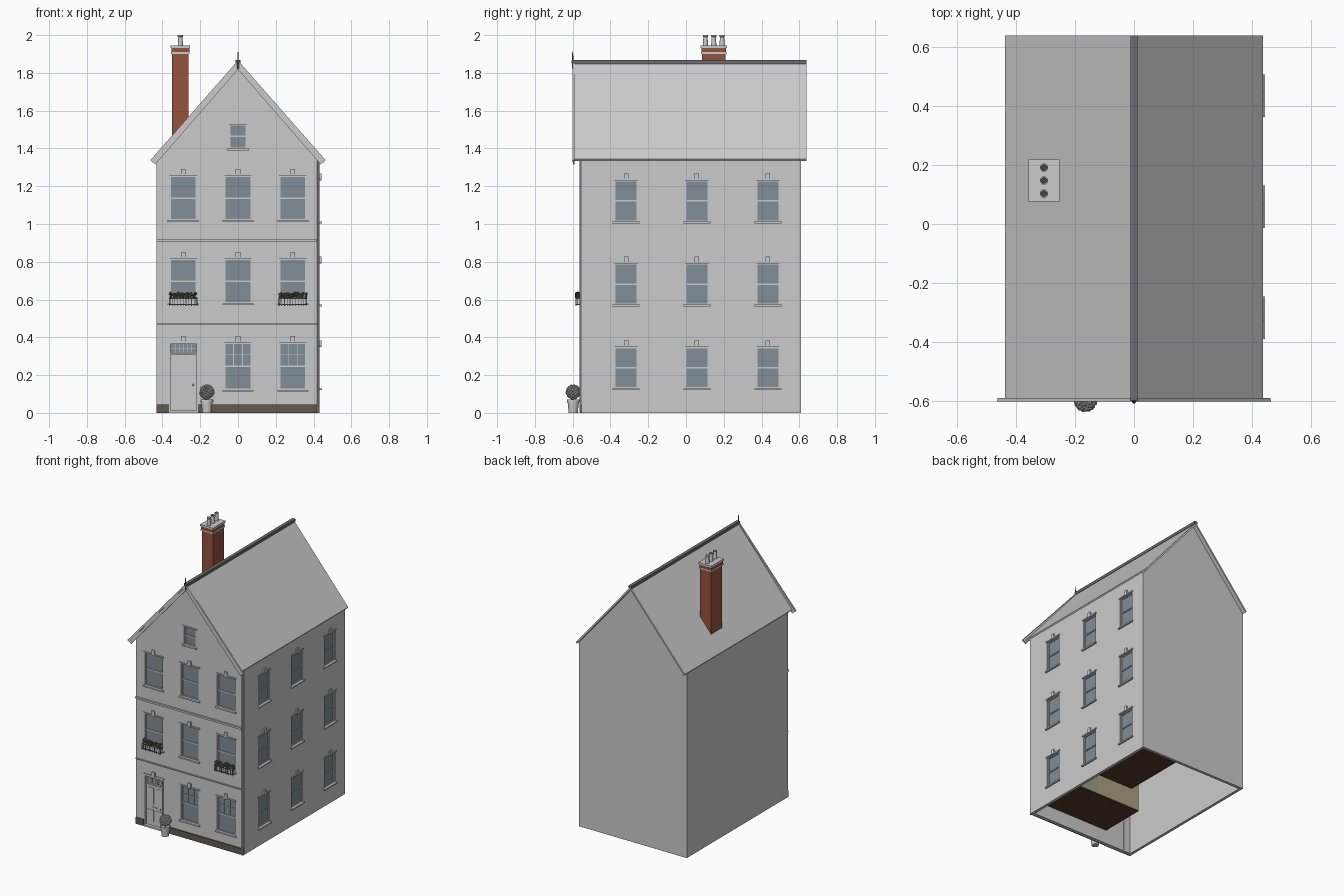
import bpy, bmesh, math, random
from mathutils import Vector, Matrix

if "Cube" in bpy.data.objects:
    bpy.data.objects.remove(bpy.data.objects["Cube"])

random.seed(4)
WX, FY, BY = 0.432, -0.55, 0.608      # wall faces: sides, front, back
EAVE, APEX, T = 1.338, 1.85, 0.02


def mat(name, r, g, b):
    m = bpy.data.materials.new(name)
    m.diffuse_color = (r, g, b, 1)
    m.use_nodes = True
    m.node_tree.nodes["Principled BSDF"].inputs["Base Color"].default_value = m.diffuse_color
    return m


GLASS = mat("glass", .22, .27, .31)
BRICK = mat("brick", .30, .085, .048)
PLINTH = mat("dark_stone", .12, .10, .08)
SLATE = mat("slate", .15, .15, .17)
IRON = mat("iron", .06, .06, .06)
LEAF = mat("leaf", .10, .16, .08)
PETAL = mat("petal", .45, .06, .08)
WOOD = mat("wood_floor", .10, .04, .02)
GREEN = mat("green_paper", .30, .36, .26)
TAN = mat("tan_paper", .42, .35, .22)


def finish(name, bm, material=None):
    bmesh.ops.recalc_face_normals(bm, faces=bm.faces)
    me = bpy.data.meshes.new(name)
    bm.to_mesh(me)
    bm.free()
    ob = bpy.data.objects.new(name, me)
    bpy.context.collection.objects.link(ob)
    if material:
        me.materials.append(material)
    return ob


def add_box(bm, lo, hi):
    lo, hi = Vector(lo), Vector(hi)
    m = Matrix.Translation((lo + hi) / 2) @ Matrix.Diagonal((*[abs(c) for c in hi - lo], 1))
    bmesh.ops.create_cube(bm, size=1, matrix=m)


def boxes(name, items, material=None, side=None):
    """Boxes (u0,u1,d0,d1,z0,z1); d is the distance out of the front or right wall, or plain y."""
    bm = bmesh.new()
    for u0, u1, d0, d1, z0, z1 in items:
        if side == "front":
            add_box(bm, (u0, FY - d0, z0), (u1, FY - d1, z1))
        elif side == "right":
            add_box(bm, (WX + d0, u0, z0), (WX + d1, u1, z1))
        else:
            add_box(bm, (u0, d0, z0), (u1, d1, z1))
    return finish(name, bm, material)


def prism(name, pts, y0, y1, material=None):
    bm = bmesh.new()
    f = bm.faces.new([bm.verts.new((x, y0, z)) for x, z in pts])
    ext = bmesh.ops.extrude_face_region(bm, geom=[f])
    bmesh.ops.translate(bm, vec=(0, y1 - y0, 0), verts=[v for v in ext["geom"] if isinstance(v, bmesh.types.BMVert)])
    return finish(name, bm, material)


def lathe(name, x, y, profile, n=20, material=None):
    bm = bmesh.new()
    vs = [bm.verts.new((r, 0, z)) for r, z in profile]
    es = [bm.edges.new(p) for p in zip(vs, vs[1:])]
    bmesh.ops.spin(bm, geom=vs + es, cent=(0, 0, 0), axis=(0, 0, 1), angle=2 * math.pi, steps=n)
    bmesh.ops.remove_doubles(bm, verts=bm.verts, dist=1e-5)
    bmesh.ops.translate(bm, vec=(x, y, 0), verts=bm.verts)
    ob = finish(name, bm, material)
    bpy.context.view_layer.objects.active = ob
    ob.select_set(True)
    bpy.ops.object.shade_smooth_by_angle()
    ob.select_set(False)
    return ob


def blobs(name, spots, material=None):
    bm = bmesh.new()
    for p, r in spots:
        bmesh.ops.create_icosphere(bm, subdivisions=1, radius=r, matrix=Matrix.Translation(p))
    return finish(name, bm, material)


# window layout: (name, side, centre, half width, bottom, top, upper muntins)
wins = []
for i, (z0, z1) in enumerate([(.122, .37), (.58, .815), (1.02, 1.255)]):
    for j, u in enumerate((-.29, 0, .29)):
        if (i, j) != (0, 0):
            wins.append((f"front_window_{i}{j}", "front", u, .072, z0, z1, i == 0))
for i, z0 in enumerate((.13, .573, 1.013)):
    for j, u in enumerate((-.317, .058, .434)):
        wins.append((f"side_window_{i}{j}", "right", u, .062, z0, z0 + .218, False))
wins.append(("attic_window", "front", 0, .047, 1.40, 1.527, False))
DX, DW, DT = -.289, .076, .372         # door centre, half width, top

# walls: open underneath, pierced on the front and right
gable = [(-WX, 0), (WX, 0), (WX, EAVE), (0, APEX), (-WX, EAVE)]
front = prism("front_wall", gable, FY, FY + T)
prism("back_wall", gable, BY - T, BY)
boxes("left_wall", [(-WX, -WX + T, FY + T, BY - T, 0, EAVE)])
right = boxes("right_wall", [(WX - T, WX, FY + T, BY - T, 0, EAVE)])
for wall, side in ((front, "front"), (right, "right")):
    holes = [(u - w, u + w, -.05, .05, a, b) for _, s, u, w, a, b, _ in wins if s == side]
    if side == "front":
        holes.append((DX - DW, DX + DW, -.05, .05, -.05, DT))
    cut = boxes("opening_cutter", holes, None, side)
    cut.hide_render = True
    mod = wall.modifiers.new("openings", "BOOLEAN")
    mod.object, mod.operation, mod.solver = cut, "DIFFERENCE", "EXACT"
    bpy.context.view_layer.objects.active = wall
    bpy.ops.object.modifier_apply(modifier="openings")
    bpy.data.objects.remove(cut)

# sash windows with sill, hood and keystone
for name, s, u, w, a, b, panes in wins:
    m, f = (a + b) / 2, .006
    boxes(name + "_glass", [(u - w, u + w, -.016, -.013, a, b)], GLASS, s)
    bars = [(u - w, u - w + f, -.018, -.006, a, b), (u + w - f, u + w, -.018, -.006, a, b),
            (u - w, u + w, -.018, -.006, a, a + f), (u - w, u + w, -.018, -.006, b - f, b),
            (u - w, u + w, -.018, -.007, m - .004, m + .004)]
    if panes:
        bars += [(u + k * w - .002, u + k * w + .002, -.014, -.008, m, b) for k in (-.33, .33)]
        bars.append((u - w, u + w, -.014, -.008, (m + b) / 2 - .002, (m + b) / 2 + .002))
    boxes(name + "_sash", bars, None, s)
    trim = [(u - w - .01, u + w + .01, -.01, .012, a - .01, a),
            (u - w - .008, u + w + .008, -.005, .006, b, b + .009)]
    if name != "attic_window":
        trim.append((u - .012, u + .012, -.005, .009, b, b + .036))
    boxes(name + "_sill_and_hood", trim, None, s)

# front door
L, R = DX - DW, DX + DW
boxes("door_frame", [(L, L + .008, -.02, .004, 0, DT), (R - .008, R, -.02, .004, 0, DT),
                     (L, R, -.02, .004, DT - .008, DT), (L, R, -.018, 0, .308, .318),
                     (L - .008, R + .008, -.005, .006, DT, DT + .009),
                     (DX - .012, DX + .012, -.005, .009, DT, DT + .036)], None, "front")
leaf = [(L + .008, R - .008, -.018, -.012, .012, .308)]
for k in (-.033, .033):
    leaf += [(DX + k - .024, DX + k + .024, -.012, -.009, a, b) for a, b in ((.04, .125), (.165, .285))]
boxes("door_leaf", leaf, None, "front")
boxes("door_step", [(L, R, -.02, .01, 0, .012)], None, "front")
boxes("door_letter_plate", [(DX - .018, DX + .018, -.012, -.006, .141, .149)], None, "front")
boxes("fanlight_glass", [(L + .008, R - .008, -.016, -.013, .318, DT - .008)], GLASS, "front")
boxes("fanlight_bars", [(DX + k * .022 - .0015, DX + k * .022 + .0015, -.014, -.008, .318, DT - .008)
                        for k in (-2, -1, 0, 1, 2)] + [(L, R, -.014, -.008, .339, .342)], None, "front")
blobs("door_knob", [(Vector((DX + .052, FY + .006, .148)), .006)])

# plinth, string courses, drainpipe
boxes("plinth", [(-WX, L, -.005, .008, 0, .045), (R, WX, -.005, .008, 0, .045)], PLINTH, "front")
boxes("string_courses", [(-WX, .416, -.005, d, z, z + .007) for z in (.468, .905)
                         for d in (.008,)] + [(-WX, .416, -.005, .012, .912, .920)], None, "front")
lathe("drainpipe", .424, FY - .006, [(.0, 0), (.007, 0), (.007, 1.335), (0, 1.335)], 10)

# roof slabs, barge boards and their mouldings, mirrored left and right
for s, side in ((-1, "left"), (1, "right")):
    def half(pts):
        return [(s * x, z) for x, z in pts]
    prism(side + "_roof", half([(0, 1.858), (.437, 1.343), (.430, 1.333), (0, 1.840)]), -.592, .638)
    prism(side + "_barge_board", half([(0, 1.865), (.463, 1.337), (.438, 1.315), (0, 1.818)]), -.598, -.590)
    prism(side + "_barge_moulding", half([(0, 1.866), (.464, 1.338), (.453, 1.328), (0, 1.848)]), -.602, -.597)
boxes("ridge_tiles", [(-.012, .012, -.600, .639, 1.848, 1.868)], SLATE)
lathe("finial", 0, -.600, [(0, 1.82), (.005, 1.825), (.005, 1.85), (.008, 1.858), (.004, 1.868),
                           (.003, 1.90), (0, 1.92)], 10, SLATE)

# chimney
CX, CY = -.305, .147
def course(g, z0, z1):
    return (CX - .044 - g, CX + .044 + g, CY - .063 - g, CY + .063 + g, z0, z1)
boxes("chimney_stack", [course(0, 1.36, 1.90), course(.003, 1.91, 1.932)], BRICK)
boxes("chimney_cap", [course(.005, 1.90, 1.91), course(.008, 1.932, 1.945)])
for k in (-1, 0, 1):
    y = CY + k * .044
    lathe("chimney_pot", CX, y, [(.014, 1.945), (.011, 1.99), (.014, 1.992), (.014, 2.0), (.010, 2.0), (.009, 1.95)], 16)
    lathe("chimney_flue", CX, y, [(.0, 1.953), (.0095, 1.953)], 16, IRON)

# window boxes: iron basket, trough, flowers
for u in (-.29, .29):
    bars = [(u - .074, u + .074, .031, .034, z, z + .004) for z in (.572, .604)]
    bars += [(u + k * .0146 - .0015, u + k * .0146 + .0015, .031, .034, .565, .608) for k in range(-5, 6)]
    bars += [(u + k - .0015, u + k + .0015, 0, .034, z, z + .004) for k in (-.0725, .0725) for z in (.572, .604)]
    boxes("window_box_basket", bars, IRON, "front")
    boxes("window_box_trough", [(u - .068, u + .068, .006, .028, .574, .602)], None, "front")

    def spots(n, r, z0, z1):
        return [(Vector((u + random.uniform(-.072, .072), FY - random.uniform(.008, .032),
                         random.uniform(z0, z1))), r * random.uniform(.7, 1.2)) for _ in range(n)]
    blobs("window_box_leaves", spots(70, .007, .608, .632), LEAF)
    blobs("window_box_flowers", spots(22, .005, .622, .638), PETAL)

# potted topiary
PX, PY = -.165, -.597
lathe("plant_pot", PX, PY, [(0, 0), (.024, 0), (.030, .058), (.034, .058), (.034, .070), (.029, .070), (.028, .062), (0, .062)], 24)
lathe("topiary_stem", PX, PY, [(.005, .06), (.005, .09)], 8)
ball = [(Vector((PX, PY, .111)), .036)]
for i in range(90):
    z = 1 - (2 * i + 1) / 90
    a, q = i * 2.39996, math.sqrt(1 - z * z)
    ball.append((Vector((PX, PY, .111)) + .034 * Vector((q * math.cos(a), q * math.sin(a), z)), random.uniform(.006, .009)))
blobs("topiary_ball", ball)

# simple rooms behind the windows, seen from underneath
I = WX - T
for z in (.10, .55, .99):
    boxes("room_floor", [(-.205, I, FY + T, -.2, z, z + .01), (.02, I, .0, BY - T, z, z + .01)], WOOD)
    boxes("green_room_walls", [(.145, I, -.205, -.2, z + .01, z + .32),
                               (.02, .025, 0, BY - T, z + .01, z + .32),
                               (.025, I, 0, .005, z + .01, z + .32)], GREEN)
    boxes("tan_room_walls", [(-.205, .145, -.205, -.2, z + .01, z + .32),
                             (-.205, -.2, FY + T, -.205, z + .01, z + .32)], TAN)
